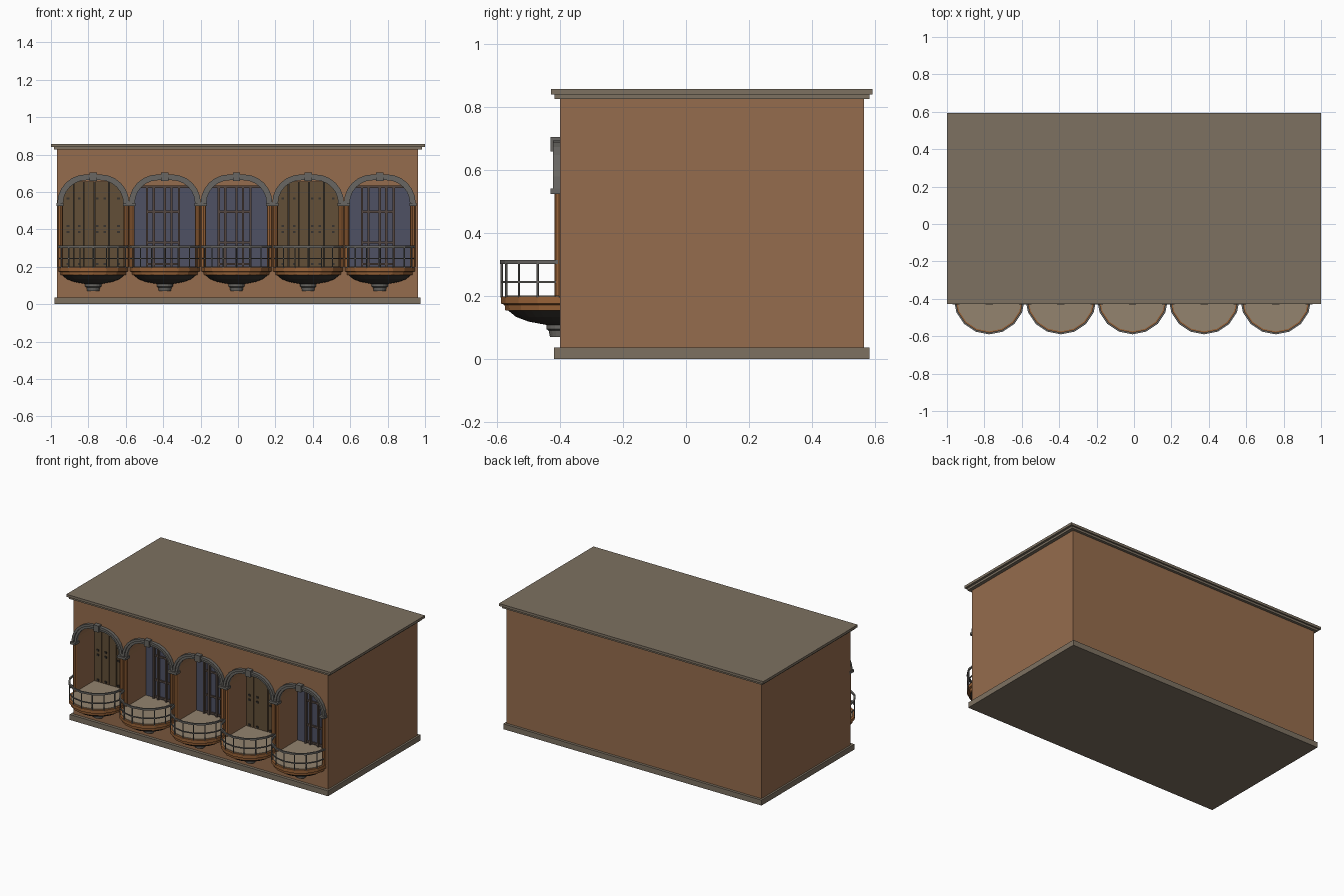
import bpy, bmesh, math, random
from mathutils import Matrix

if "Cube" in bpy.data.objects:
    bpy.data.objects.remove(bpy.data.objects["Cube"])

random.seed(4)
FRONT, BACK = -0.40, 0.565      # wall planes
DOOR_Y = -0.20                  # back of the niches
FLOOR = 0.20                    # balcony floor height
CENTRES = [-0.008 + 0.383 * i for i in range(-2, 3)]


def material(name, r, g, b):
    m = bpy.data.materials.new(name)
    m.diffuse_color = [(c / 255) ** 2.2 for c in (r, g, b)] + [1]
    m.use_nodes = True
    m.node_tree.nodes["Principled BSDF"].inputs["Base Color"].default_value = m.diffuse_color
    return m


WALL = material("plaster", 148, 108, 78)
STONE = material("stone", 124, 112, 97)
GREY = material("grey_stone", 104, 102, 98)
CLAY = material("clay", 150, 98, 58)
FLOORING = material("floor", 146, 130, 110)
WOOD = material("wood", 98, 80, 58)
GLASS = material("glass", 80, 82, 100)
DARK = material("dark_iron", 58, 54, 50)
FRAME = material("window_frame", 84, 72, 66)


def finish(name, bm, mat):
    bmesh.ops.remove_doubles(bm, verts=bm.verts, dist=1e-5)
    bmesh.ops.recalc_face_normals(bm, faces=bm.faces)
    me = bpy.data.meshes.new(name)
    bm.to_mesh(me)
    bm.free()
    ob = bpy.data.objects.new(name, me)
    bpy.context.collection.objects.link(ob)
    me.materials.append(mat)
    return ob


def boxes(name, mat, *ranges):
    """One object from boxes given as (x0, x1, y0, y1, z0, z1)."""
    bm = bmesh.new()
    for x0, x1, y0, y1, z0, z1 in ranges:
        m = (Matrix.Translation(((x0 + x1) / 2, (y0 + y1) / 2, (z0 + z1) / 2))
             @ Matrix.Diagonal((x1 - x0, y1 - y0, z1 - z0, 1)))
        bmesh.ops.create_cube(bm, size=1, matrix=m)
    return finish(name, bm, mat)


def half_lathe(name, mat, x, profile, seg):
    """Half turn of a closed (radius, z) profile in front of the wall."""
    bm = bmesh.new()
    rings = []
    for i in range(seg + 1):
        a = math.pi * (1 + i / seg)
        rings.append([bm.verts.new((x + r * math.cos(a), FRONT + r * math.sin(a), z))
                      for r, z in profile])
    n = len(profile)
    for a, b in zip(rings, rings[1:]):
        for j in range(n):
            k = (j + 1) % n
            if profile[j][0] == 0 and profile[k][0] == 0:
                continue
            bm.faces.new((a[j], a[k], b[k], b[j]))
    bm.faces.new(rings[0])
    bm.faces.new(rings[-1])
    return finish(name, bm, mat)


def arch(x, d, base):
    """Flattened arch outline, widened by d, from base up and over."""
    hw, top, r = 0.163 + d, 0.665 + d, 0.125 + d
    pts = [(x + hw, base)]
    for s, start in ((1, 0), (-1, math.pi / 2)):
        for i in range(7):
            a = start + i * math.pi / 12
            pts.append((x + s * (hw - r) + r * math.cos(a), top - r + r * math.sin(a)))
    return pts + [(x - hw, base)]


def arch_ring(name, mat, x, d0, d1, depth):
    """Raised band following the arch."""
    bm = bmesh.new()
    y = FRONT - depth
    rows = []
    for (ax, az), (bx, bz) in zip(arch(x, d0, 0.53), arch(x, d1, 0.53)):
        rows.append([bm.verts.new(p) for p in
                     ((ax, FRONT + .005, az), (ax, y, az), (bx, y, bz), (bx, FRONT + .005, bz))])
    for a, b in zip(rows, rows[1:]):
        for j in range(4):
            bm.faces.new((a[j], a[(j + 1) % 4], b[(j + 1) % 4], b[j]))
    bm.faces.new(rows[0])
    bm.faces.new(rows[-1])
    return finish(name, bm, mat)


def cylinders(name, mat, items, seg=8):
    """One object from upright cylinders (x, y, z0, z1, radius)."""
    bm = bmesh.new()
    for x, y, z0, z1, r in items:
        bmesh.ops.create_cone(bm, cap_ends=True, segments=seg, radius1=r, radius2=r,
                              depth=z1 - z0, matrix=Matrix.Translation((x, y, (z0 + z1) / 2)))
    return finish(name, bm, mat)


# building body with arched niches cut out
walls = boxes("walls", WALL, (-0.967, 0.962, FRONT, BACK, 0.02, 0.83))
bm = bmesh.new()
for x in CENTRES:
    f = bm.faces.new([bm.verts.new((px, -0.5, pz)) for px, pz in arch(x, 0, FLOOR)])
    ext = bmesh.ops.extrude_face_region(bm, geom=[f])["geom"]
    bmesh.ops.translate(bm, vec=(0, DOOR_Y + 0.5, 0),
                        verts=[v for v in ext if isinstance(v, bmesh.types.BMVert)])
cutter = finish("niche_cutter", bm, WALL)
mod = walls.modifiers.new("niches", 'BOOLEAN')
mod.operation, mod.solver, mod.object = 'DIFFERENCE', 'EXACT', cutter
bpy.context.view_layer.objects.active = walls
bpy.ops.object.modifier_apply(modifier=mod.name)
bpy.data.objects.remove(cutter)

# plinth and stepped cornice
boxes("plinth", STONE, (-0.98, 0.975, -0.42, 0.583, 0, 0.037))
boxes("cornice_lower", STONE, (-0.985, 0.985, -0.418, 0.583, 0.826, 0.84))
boxes("cornice_upper", STONE, (-1, 1, -0.428, 0.593, 0.84, 0.857))

for n, x in enumerate(CENTRES, 1):
    # arch trim, imposts, keystone and slim columns
    arch_ring(f"arch_inner_band_{n}", GREY, x, -0.002, 0.016, 0.014)
    arch_ring(f"arch_outer_band_{n}", GREY, x, 0.013, 0.029, 0.022)
    boxes(f"keystone_{n}", GREY, (x - 0.02, x + 0.02, -0.43, FRONT + 0.01, 0.66, 0.705))
    boxes(f"imposts_{n}", GREY, *[(x + s * 0.177 - 0.019, x + s * 0.177 + 0.019,
                                   -0.43, -0.385, 0.525, 0.542) for s in (-1, 1)])
    cylinders(f"columns_{n}", CLAY, [(x + s * 0.176, -0.403, FLOOR, 0.527, 0.014) for s in (-1, 1)])

    # balcony slab, floor, fluted bowl and pendant
    half_lathe(f"balcony_slab_{n}", CLAY, x, [(0, .155), (.174, .155), (.176, .172),
                                              (.187, .176), (.187, .198), (0, .198)], 8)
    half_lathe(f"balcony_floor_{n}", FLOORING, x, [(0, .196), (.174, .196), (.174, .202), (0, .202)], 8)
    boxes(f"niche_floor_{n}", FLOORING, (x - 0.163, x + 0.163, FRONT, DOOR_Y, 0.196, 0.202))
    half_lathe(f"balcony_bowl_{n}", DARK, x, [(0, .108), (.04, .108), (.10, .119), (.14, .134),
                                              (.168, .157), (0, .157)], 16)
    half_lathe(f"pendant_{n}", GREY, x, [(0, .07), (.032, .07), (.036, .09), (.043, .095),
                                         (.043, .108), (.03, .115), (0, .115)], 8)

    # railing with rails and thin posts
    for part, z0, z1, t in (("top_rail", .302, .314, .005), ("middle_rail", .241, .248, .003)):
        half_lathe(f"{part}_{n}", GREY, x, [(.185 - t, z0), (.185 + t, z0),
                                            (.185 + t, z1), (.185 - t, z1)], 8)
    cylinders(f"railing_posts_{n}", GREY, [
        (x + .185 * math.cos(a), FRONT - .185 * math.sin(a), .195, .308, .0035)
        for a in (math.pi * i / 8 for i in range(9))], 6)

    if n in (1, 4):
        # plank door with uneven boards and studs
        edges = [-.163, -.105, -.05, .005, .085, .163]
        boxes(f"door_backing_{n}", DARK, (x - .163, x + .163, DOOR_Y - .004, DOOR_Y, FLOOR, .655))
        boxes(f"door_planks_{n}", WOOD, *[
            (x + a + random.uniform(.001, .004), x + b - random.uniform(.001, .004),
             DOOR_Y - .016, DOOR_Y - .003, FLOOR, .655) for a, b in zip(edges, edges[1:])])
        boxes(f"door_studs_{n}", DARK, *[
            (x + u - .007, x + u + .007, DOOR_Y - .022, DOOR_Y - .014, z - .006, z + .006)
            for u in (-.135, -.075, .022, .062, .135) for z in (.565, .418, .386, .215)])
    else:
        # glazed window with frame and bars
        boxes(f"window_glass_{n}", GLASS, (x - .163, x + .163, DOOR_Y - .006, DOOR_Y, FLOOR, .625))
        boxes(f"window_bars_{n}", FRAME, *[
            (x + u - .006, x + u + .006, DOOR_Y - .022, DOOR_Y - .004, FLOOR, .625)
            for u in (-.095, -.06, 0, .035, .075)])
        boxes(f"window_cross_bars_{n}", FRAME, *[
            (x - .095, x + .075, DOOR_Y - .016, DOOR_Y - .004, z - .006, z + .006)
            for z in (.495, .33, .215)])
        boxes(f"window_head_{n}", FRAME, (x - .15, x + .15, DOOR_Y - .02, DOOR_Y, .622, .636))
